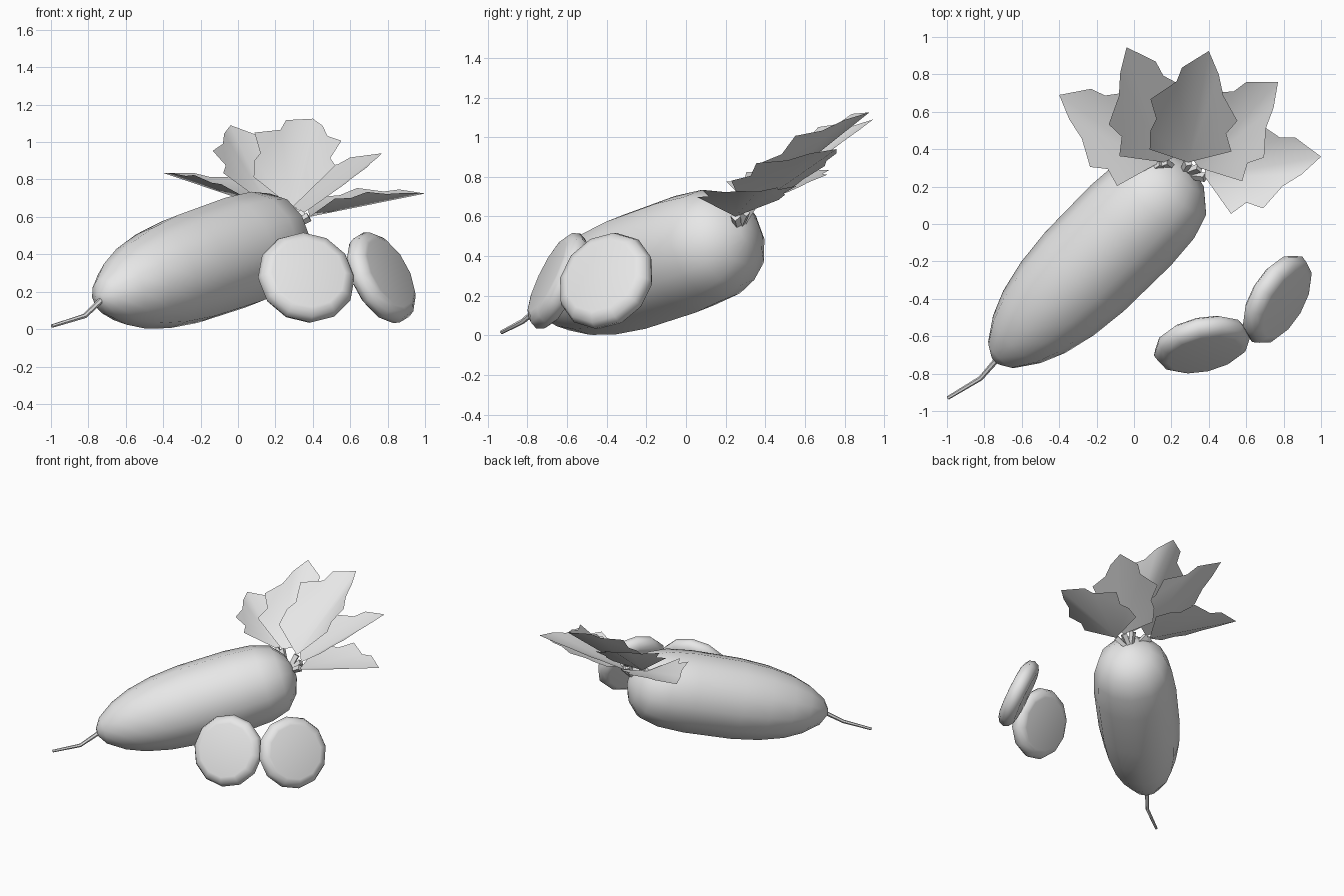
import bpy, bmesh, math
from mathutils import Vector

cube = bpy.data.objects.get("Cube")
if cube:
    bpy.data.objects.remove(cube, do_unlink=True)

grey = bpy.data.materials.new("pale_grey")
grey.use_nodes = True
grey.diffuse_color = (0.8, 0.8, 0.8, 1)
grey.node_tree.nodes["Principled BSDF"].inputs["Base Color"].default_value = (0.8, 0.8, 0.8, 1)


def finish(name, bm, angle=None):
    mesh = bpy.data.meshes.new(name)
    bm.to_mesh(mesh)
    bm.free()
    mesh.materials.append(grey)
    ob = bpy.data.objects.new(name, mesh)
    bpy.context.collection.objects.link(ob)
    if angle:
        bpy.ops.object.select_all(action='DESELECT')
        ob.select_set(True)
        bpy.context.view_layer.objects.active = ob
        bpy.ops.object.shade_smooth_by_angle(angle=math.radians(angle))


def sweep(name, rings, sides, axis=None, angle=None):
    """Join rings of (centre, radius) into a closed solid."""
    bm = bmesh.new()
    loops = []
    direction = Vector(axis) if axis else rings[-1][0] - rings[0][0]
    turn = direction.to_track_quat('Z', 'Y')
    for centre, radius in rings:
        loop = []
        for i in range(sides):
            a = math.tau * i / sides
            loop.append(bm.verts.new(centre + turn @ Vector((math.cos(a), math.sin(a), 0)) * radius))
        loops.append(loop)
    for low, high in zip(loops, loops[1:]):
        for i in range(sides):
            j = (i + 1) % sides
            bm.faces.new((low[i], low[j], high[j], high[i]))
    bm.faces.new(loops[0][::-1])
    bm.faces.new(loops[-1])
    bmesh.ops.recalc_face_normals(bm, faces=bm.faces)
    finish(name, bm, angle)


# Root body: rounded taper lying on its side
tip, crown = Vector((-0.74, -0.73, 0.16)), Vector((0.295, 0.305, 0.515))
profile = [(0, 0.03), (0.03, 0.1), (0.11, 0.18), (0.2, 0.235), (0.32, 0.276), (0.46, 0.298),
           (0.7, 0.303), (0.83, 0.288), (0.92, 0.245), (0.975, 0.15), (1, 0.04)]
sweep("root_body", [(tip.lerp(crown, t), r) for t, r in profile], 12, angle=80)

# Thin tail at the pointed end
sweep("root_tail", [(Vector((-0.72, -0.71, 0.165)), 0.016), (Vector((-0.82, -0.825, 0.07)), 0.013),
                    (Vector((-0.995, -0.93, 0.016)), 0.01)], 6, angle=40)

# Cut round slices with softened rims
slice_profile = [(0.062, 0.2), (0.058, 0.217), (0.038, 0.249), (0, 0.265)]
rim = [(-d, r) for d, r in slice_profile] + slice_profile[-2::-1]
for name, centre, normal in (("front_slice", (0.365, -0.645, 0.275), (0.2, -0.88, 0.43)),
                             ("side_slice", (0.766, -0.403, 0.275), (0.78, -0.46, 0.42))):
    n = Vector(normal).normalized()
    sweep(name, [(Vector(centre) + n * d, r) for d, r in rim], 12, axis=n, angle=60)

# Leaf outline as (distance along midrib, distance from midrib)
TIP = 0.615
short_side = [(0.1, 0.217), (0.19, 0.172), (0.27, 0.218), (0.39, 0.12), (0.5, 0.075)]
long_side = [(0.03, -0.215), (0.13, -0.23), (0.2, -0.21), (0.3, -0.26), (0.42, -0.14), (0.5, -0.125)]


def leaf(name, base, end, mirror, short_cup, long_cup):
    run = (end - base).to_2d()
    rise = end.z - base.z
    along = run.normalized()
    side = Vector((along.y, -along.x)) * mirror
    bm = bmesh.new()

    def vert(s, w):
        flat = along * (s * run.length / TIP) + side * w
        lift = short_cup * w if w > 0 else -long_cup * w
        return bm.verts.new(base + Vector((flat.x, flat.y, rise * s / TIP + lift)))

    root, point = vert(0, 0), vert(TIP, 0)
    halves = [[root] + [vert(s, w) for s, w in half] + [point] for half in (short_side, long_side)]
    bm.faces.new(halves[0])
    bm.faces.new(halves[1][::-1])
    bm.normal_update()
    if sum(f.normal.z for f in bm.faces) < 0:
        bmesh.ops.reverse_faces(bm, faces=bm.faces)
    bmesh.ops.triangulate(bm, faces=bm.faces)
    finish(name, bm, 100)


# Fan of leaves, each on a short square stem from the crown
leaves = [("far_right_leaf", (0.12, 0.32, 0.66), (-0.4, 0.69, 0.835), -1, 0.4, 0.25),
          ("back_right_leaf", (0.16, 0.33, 0.66), (-0.04, 0.945, 1.09), -1, 0.48, 0.18),
          ("back_left_leaf", (0.29, 0.33, 0.65), (0.4, 0.925, 1.125), 1, 0.68, 0.65),
          ("left_leaf", (0.35, 0.3, 0.62), (0.77, 0.76, 0.94), 1, 0.5, 0.3),
          ("far_left_leaf", (0.38, 0.25, 0.6), (1.0, 0.36, 0.725), 1, 0.36, 0.36)]
for name, base, end, mirror, short_cup, long_cup in leaves:
    base = Vector(base)
    leaf(name, base, Vector(end), mirror, short_cup, long_cup)
    foot = Vector((0.255, 0.265, 0.53)).lerp(base, 0.1)
    sweep(name.replace("leaf", "stem"), [(foot, 0.018), (base, 0.026)], 4)
